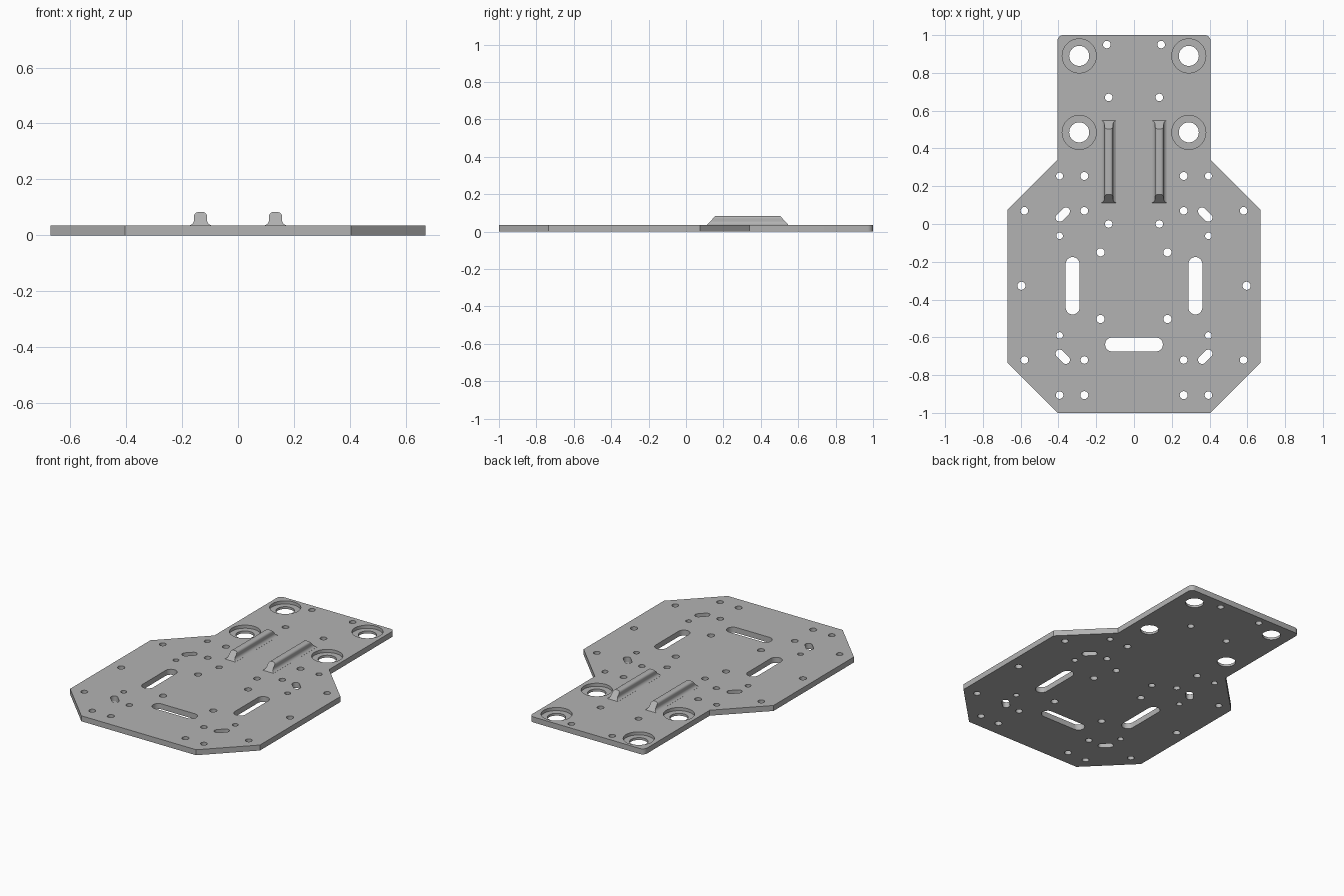
import bpy, bmesh
from math import pi, cos, sin, atan2, hypot

cube = bpy.data.objects.get("Cube")
if cube:
    bpy.data.objects.remove(cube)

THICK = 0.035

grey = bpy.data.materials.new("plain grey")
grey.use_nodes = True
grey.diffuse_color = (0.45, 0.45, 0.45, 1)
grey.node_tree.nodes["Principled BSDF"].inputs["Base Color"].default_value = (0.45, 0.45, 0.45, 1)


def finish(name, bm):
    bmesh.ops.recalc_face_normals(bm, faces=bm.faces)
    mesh = bpy.data.meshes.new(name)
    bm.to_mesh(mesh)
    bm.free()
    mesh.materials.append(grey)
    obj = bpy.data.objects.new(name, mesh)
    bpy.context.collection.objects.link(obj)
    return obj


def smooth(obj):
    bpy.ops.object.select_all(action='DESELECT')
    obj.select_set(True)
    bpy.context.view_layer.objects.active = obj
    bpy.ops.object.shade_smooth_by_angle(angle=pi / 6)


def prism(bm, points, z0, z1):
    face = bm.faces.new([bm.verts.new((x, y, z0)) for x, y in points])
    ext = bmesh.ops.extrude_face_region(bm, geom=[face])
    for v in ext["geom"]:
        if isinstance(v, bmesh.types.BMVert):
            v.co.z = z1


def arc(cx, cy, r, a0, a1, n):
    return [(cx + r * cos(a0 + (a1 - a0) * i / n), cy + r * sin(a0 + (a1 - a0) * i / n))
            for i in range(n + 1)]


def circle(cx, cy, r, n=32):
    return arc(cx, cy, r, 0, 2 * pi, n)[:-1]


def slot(cx, cy, dx, dy, r):
    # Rounded slot whose end centres lie at plus and minus (dx, dy)
    a = atan2(dy, dx)
    return (arc(cx + dx, cy + dy, r, a - pi / 2, a + pi / 2, 12)
            + arc(cx - dx, cy - dy, r, a + pi / 2, a + 3 * pi / 2, 12))


# Plate outline: chamfered body, narrower rear tongue with rounded corners
half = [(0.405, -1), (0.67, -0.735), (0.67, 0.075), (0.405, 0.34)]
half += arc(0.375, 0.97, 0.03, 0, pi / 2, 6)
bm = bmesh.new()
prism(bm, half + [(-x, y) for x, y in reversed(half)], 0, THICK)
plate = finish("base_plate", bm)

# Through holes and slots, mirrored left and right
holes = [(0.144, 0.95, 0.02), (0.134, 0.67, 0.02), (0.394, 0.254, 0.0185),
         (0.263, 0.254, 0.021), (0.58, 0.07, 0.02), (0.263, 0.07, 0.02),
         (0.134, 0, 0.02), (0.394, -0.063, 0.0175), (0.177, -0.15, 0.0215),
         (0.596, -0.327, 0.0215), (0.177, -0.503, 0.0215), (0.394, -0.59, 0.0175),
         (0.58, -0.72, 0.02), (0.263, -0.72, 0.02),
         (0.394, -0.906, 0.02), (0.263, -0.906, 0.021)]
mounts = [(0.29, 0.89), (0.29, 0.485)]
through, bores = bmesh.new(), bmesh.new()
for s in (-1, 1):
    for x, y, r in holes:
        prism(through, circle(s * x, y, r), -0.1, 0.1)
    for x, y in mounts:
        prism(through, circle(s * x, y, 0.053, 48), -0.1, 0.1)
        prism(bores, circle(s * x, y, 0.09, 64), THICK - 0.02, 0.1)
    prism(through, slot(s * 0.325, -0.327, 0, 0.115, 0.037), -0.1, 0.1)
    prism(through, slot(s * 0.377, 0.05, 0.0165, -s * 0.0165, 0.0215), -0.1, 0.1)
    prism(through, slot(s * 0.377, -0.703, 0.0165, s * 0.0165, 0.0215), -0.1, 0.1)
prism(through, slot(0, -0.638, 0.116, 0, 0.037), -0.1, 0.1)

for name, cut in (("counterbore_cutter", bores), ("hole_cutter", through)):
    cutter = finish(name, cut)
    cutter.hide_render = True
    mod = plate.modifiers.new(name, 'BOOLEAN')
    mod.operation, mod.solver, mod.object = 'DIFFERENCE', 'EXACT', cutter
    bpy.context.view_layer.objects.active = plate
    bpy.ops.object.modifier_apply(modifier=name)
    bpy.data.objects.remove(cutter)
smooth(plate)

# Raised rails: filleted foot, rounded top, sloping ends
side = [(0.04, THICK - 0.004)] + arc(0.04, THICK + 0.021, 0.021, -pi / 2, -pi, 8)[1:]
side = [(0.038, THICK - 0.004)] + [(min(x + 0.004, 0.038), z) for x, z in side[1:]]
side += arc(0.008, 0.068, 0.015, 0, pi / 2, 6)
profile = side + [(-x, z) for x, z in reversed(side)]
for s, name in ((1, "left_rail"), (-1, "right_rail")):
    bm = bmesh.new()
    ends = []
    for y, lean in ((0.112, 0.92), (0.548, -0.92)):
        ends.append([bm.verts.new((s * 0.134 + x, y + lean * (z - THICK), z)) for x, z in profile])
        bm.faces.new(ends[-1])
    for i in range(len(profile)):
        j = (i + 1) % len(profile)
        bm.faces.new((ends[0][i], ends[0][j], ends[1][j], ends[1][i]))
    smooth(finish(name, bm))
